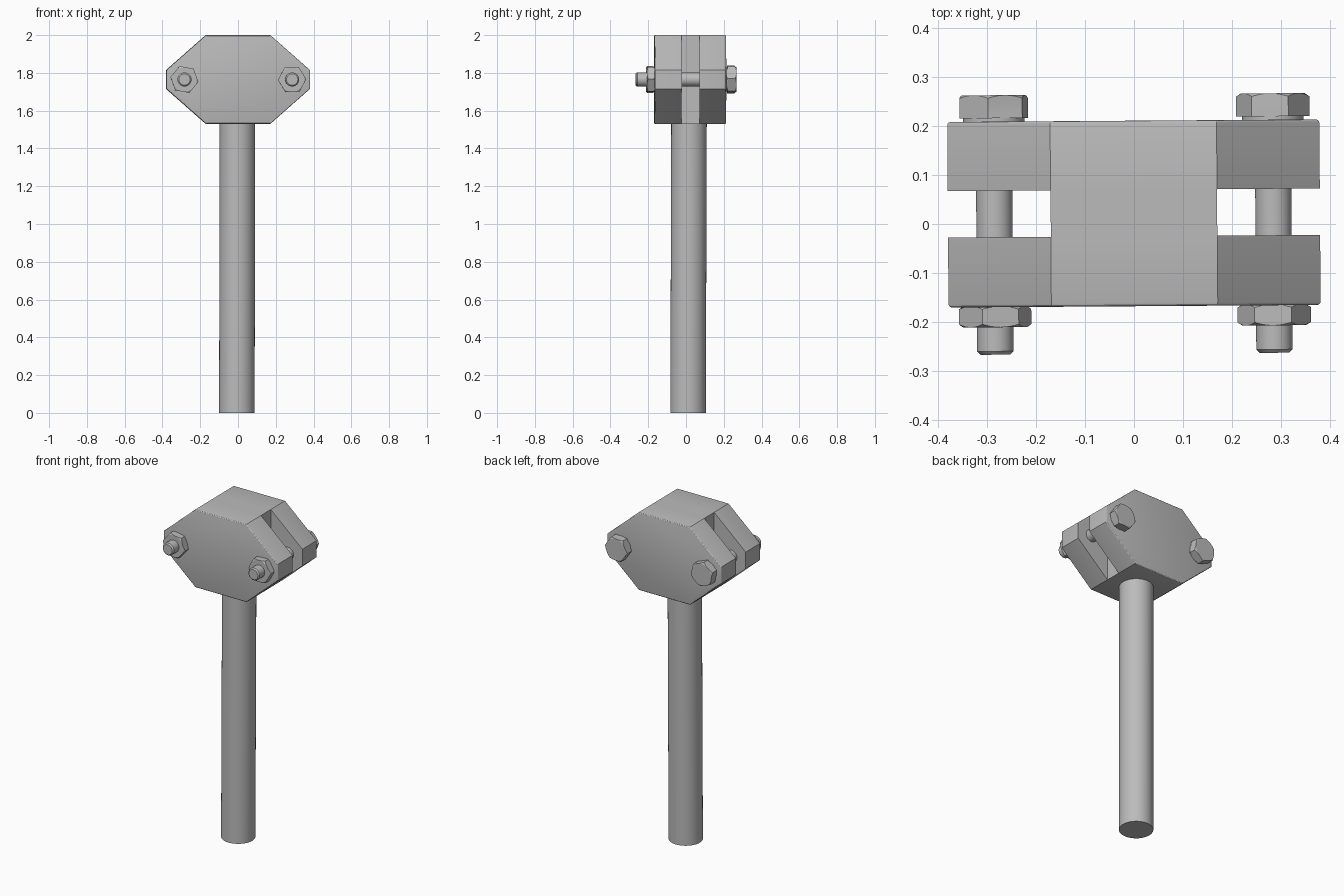
import bpy, bmesh
from math import cos, sin, pi, radians, tan
from mathutils import Matrix, Vector

cube = bpy.data.objects.get("Cube")
if cube:
    bpy.data.objects.remove(cube, do_unlink=True)

steel = bpy.data.materials.new("grey_steel")
steel.use_nodes = True
grey = (0.5, 0.5, 0.5, 1)
steel.diffuse_color = grey
steel.node_tree.nodes["Principled BSDF"].inputs["Base Color"].default_value = grey


def finish(name, bm, matrix=Matrix(), smooth=True):
    bmesh.ops.recalc_face_normals(bm, faces=bm.faces)
    mesh = bpy.data.meshes.new(name)
    bm.to_mesh(mesh)
    bm.free()
    mesh.materials.append(steel)
    ob = bpy.data.objects.new(name, mesh)
    bpy.context.collection.objects.link(ob)
    ob.matrix_world = matrix
    if smooth:
        bpy.ops.object.select_all(action="DESELECT")
        ob.select_set(True)
        bpy.context.view_layer.objects.active = ob
        bpy.ops.object.shade_smooth_by_angle(angle=radians(25))
    return ob


def skin_rings(bm, rings):
    """Join rings of points into a closed solid with flat caps."""
    loops = [[bm.verts.new(p) for p in ring] for ring in rings]
    for a, b in zip(loops, loops[1:]):
        for i in range(len(a)):
            j = (i + 1) % len(a)
            bm.faces.new((a[i], a[j], b[j], b[i]))
    bm.faces.new(loops[0])
    bm.faces.new(loops[-1])


def lathe(bm, profile, x, z, n=48):
    """Round solid along y from (radius, y) pairs."""
    skin_rings(bm, [[(x + r * cos(2 * pi * i / n), y, z + r * sin(2 * pi * i / n))
                     for i in range(n)] for r, y in profile])


def hexagon(bm, x, z, y0, y1, turn, chamfer_start):
    """Hex prism along y whose corners are cut back by a cone."""
    flat, n = 0.065, 60
    rings = [[], [], [], []]
    for i in range(n):
        a = 2 * pi * i / n
        r = flat / cos(a % (pi / 3) - pi / 6)
        cut = (r - flat) * tan(radians(32))
        start = cut if chamfer_start else 0
        ends = ((flat if chamfer_start else r, y0), (r, y0 + start),
                (r, y1 - cut), (flat, y1))
        for ring, (rad, y) in zip(rings, ends):
            ring.append((x + rad * cos(a + turn), y, z + rad * sin(a + turn)))
    skin_rings(bm, rings)


TURN = Matrix.Rotation(radians(0.4), 4, "Z")
BOLT_X, BOLT_Z = 0.285, 1.765
MID_Z, HALF_Z = 1.765, 0.235

# Clamp plates: octagons with the outer rim softened
OUTLINE = [(0.38, 0.05), (0.17, HALF_Z), (-0.17, HALF_Z), (-0.38, 0.05),
           (-0.38, -0.05), (-0.17, -HALF_Z), (0.17, -HALF_Z), (0.38, -0.05)]
for name, inner, outer in (("front_plate", -0.025, -0.168), ("back_plate", 0.07, 0.211)):
    bm = bmesh.new()
    skin_rings(bm, [[(x, y, MID_Z + z) for x, z in OUTLINE] for y in (inner, outer)])
    rim = [e for e in bm.edges if all(abs(v.co.y - outer) < 1e-4 for v in e.verts)]
    bmesh.ops.bevel(bm, geom=rim, offset=0.007, segments=3, affect="EDGES", profile=0.5)
    finish(name, bm, TURN)

# Solid block between the plates
bm = bmesh.new()
bmesh.ops.create_cube(bm, size=1, matrix=Matrix.Translation((0, 0.0225, MID_Z))
                      @ Matrix.Diagonal((0.34, 0.095, 2 * HALF_Z, 1)))
finish("centre_block", bm, TURN, smooth=False)

# Bolts and nuts, each turned its own way
for side, x, head_turn, nut_turn in (("right", -BOLT_X, 39, -10), ("left", BOLT_X, 5, 2)):
    bm = bmesh.new()
    lathe(bm, [(0.03, -0.265), (0.037, -0.258), (0.037, 0.215)], x, BOLT_Z)
    finish(side + "_bolt_shaft", bm, TURN)
    bm = bmesh.new()
    lathe(bm, [(0.063, 0.208), (0.063, 0.222)], x, BOLT_Z)
    finish(side + "_bolt_collar", bm, TURN)
    bm = bmesh.new()
    hexagon(bm, x, BOLT_Z, 0.218, 0.265, radians(head_turn), False)
    finish(side + "_bolt_head", bm, TURN)
    bm = bmesh.new()
    hexagon(bm, x, BOLT_Z, -0.209, -0.166, radians(nut_turn), True)
    finish(side + "_nut", bm, TURN)

# Long round handle, leaning very slightly
low, high = Vector((-0.006, 0.011, 0)), Vector((-0.003, 0.016, 1.56))
bm = bmesh.new()
skin_rings(bm, [[(c.x + 0.094 * cos(2 * pi * i / 64), c.y + 0.094 * sin(2 * pi * i / 64), c.z)
                 for i in range(64)] for c in (low, high)])
finish("handle_rod", bm)
